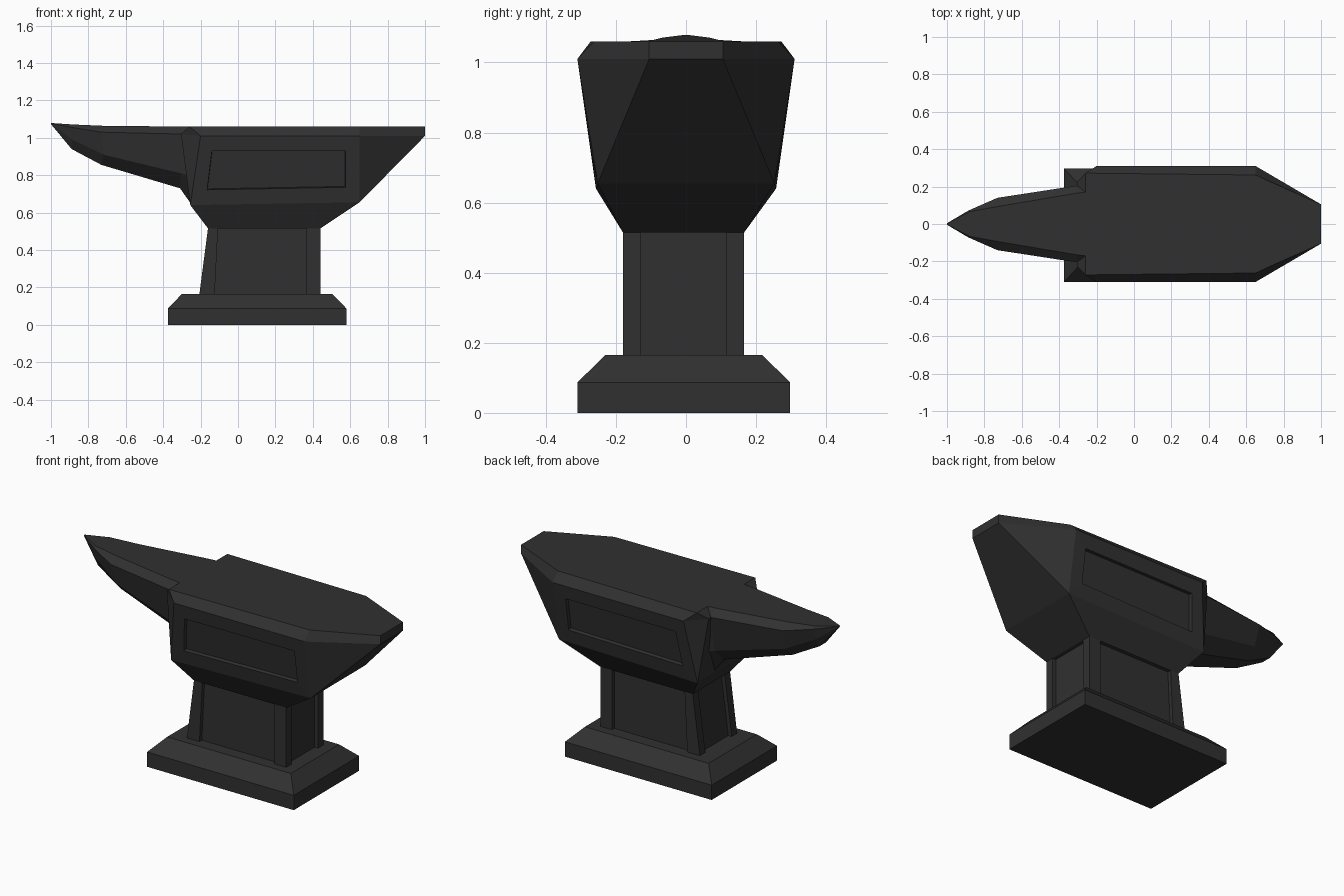
import bpy, bmesh
from mathutils import Vector

if "Cube" in bpy.data.objects:
    bpy.data.objects.remove(bpy.data.objects["Cube"])

iron = bpy.data.materials.new("dark_iron")
iron.diffuse_color = (0.03, 0.03, 0.03, 1)
iron.use_nodes = True
iron.node_tree.nodes["Principled BSDF"].inputs["Base Color"].default_value = iron.diffuse_color


def finish(bm, name):
    bmesh.ops.remove_doubles(bm, verts=bm.verts[:], dist=0.0005)
    bmesh.ops.recalc_face_normals(bm, faces=bm.faces[:])
    me = bpy.data.meshes.new(name)
    bm.to_mesh(me)
    bm.free()
    me.materials.append(iron)
    ob = bpy.data.objects.new(name, me)
    bpy.context.collection.objects.link(ob)
    return ob


def loft(name, rings):
    bm = bmesh.new()
    vs = [[bm.verts.new(p) for p in r] for r in rings]
    n = len(rings[0])
    for a, b in zip(vs, vs[1:]):
        for i in range(n):
            j = (i + 1) % n
            bm.faces.new((a[i], a[j], b[j], b[i]))
    bm.faces.new(vs[0])
    bm.faces.new(vs[-1])
    return finish(bm, name)


def rect(x0, x1, y0, y1, z):
    return [(x0, y0, z), (x1, y0, z), (x1, y1, z), (x0, y1, z)]


# Foot plate with chamfered upper edge
loft("foot", [rect(-.375, .58, -.31, .297, 0), rect(-.375, .58, -.31, .297, .087),
              rect(-.30, .505, -.23, .218, .165)])


# Waist: corner posts with recessed panels between them
def waist_ring(x0, x1, px0, px1, z, d=.022):
    y0, y1, q0, q1 = -.18, .166, -.13, .115
    return [(x, y, z) for x, y in (
        (x0, y0), (px0, y0), (px0, y0 + d), (px1, y0 + d), (px1, y0),
        (x1, y0), (x1, q0), (x1 - d, q0), (x1 - d, q1), (x1, q1),
        (x1, y1), (px1, y1), (px1, y1 - d), (px0, y1 - d), (px0, y1),
        (x0, y1), (x0, q1), (x0 + d, q1), (x0 + d, q0), (x0, q0))]


loft("waist", [waist_ring(-.207, .44, -.125, .365, .16),
               waist_ring(-.16, .44, -.107, .365, .52)])

# Body: mirrored half points and faces
P = {"A": (-.26, .272, 1.06), "B": (-.20, .31, 1.01), "C": (-.305, .225, 1.02),
     "L": (-.255, .257, .64), "R": (.65, .31, 1.01), "Q": (.65, .252, .655),
     "E": (1, .105, 1.01), "T": (1, .105, 1.06), "U": (.65, .262, 1.06),
     "M": (-.16, .173, .515), "N": (.44, .173, .515)}
bm = bmesh.new()
V = {}
for k, (x, y, z) in P.items():
    off = -.007 if z < .6 else 0
    V[k, 1] = bm.verts.new((x, y + off, z))
    V[k, -1] = bm.verts.new((x, -y + off, z))
panels = {}
for s in (1, -1):
    for f in ("ABRU", "URET", "ACB", "CLB", "BLQR", "RQE", "LMNQ"):
        face = bm.faces.new([V[k, s] for k in f])
        if f == "BLQR":
            panels[s] = face
for f in ("TE", "EQ", "QN", "NM", "ML", "LC", "CA", "AUT"):
    bm.faces.new([V[k, 1] for k in f] + [V[k, -1] for k in reversed(f)])
bmesh.ops.recalc_face_normals(bm, faces=bm.faces[:])

# Recessed panel on each flank
corners = [(-.14, .928), (.575, .93), (.575, .735), (-.165, .722)]
for s, face in panels.items():
    bmesh.ops.inset_individual(bm, faces=[face], thickness=.06)
    for v in face.verts:
        x, z = min(corners, key=lambda c: (Vector(c) - Vector((v.co.x, v.co.z))).length)
        v.co = (x, s * (.256 + (z - .645) * .148), z)
    bmesh.ops.inset_individual(bm, faces=[face], thickness=.003, depth=-.02)
finish(bm, "body")

# Horn: half sections (x, y, z) from the body to the point
sections = [
    [(-.26, .17, 1.06), (-.26, .21, 1.02), (-.26, .19, .80), (-.25, .10, .645)],
    [(-.305, .165, 1.06), (-.305, .205, 1.02), (-.305, .17, .81), (-.31, .09, .73)],
    [(-.72, .095, 1.064), (-.73, .14, 1.03), (-.72, .11, .91), (-.73, .05, .855)],
    [(-.88, .066, 1.071), (-.885, .072, 1.055), (-.885, .058, .99), (-.89, .03, .94)],
    [(-1, 0, 1.077)] * 4]
# the point is spread a hair so that it welds to one vertex
loft("horn", [h + [(x, -y, z) for x, y, z in reversed(h)] for h in sections[:-1]]
     + [[(-1, .002 * c, 1.077 + .002 * d) for c, d in
         ((1, 1), (2, 0), (2, -1), (1, -2), (-1, -2), (-2, -1), (-2, 0), (-1, 1))]])
